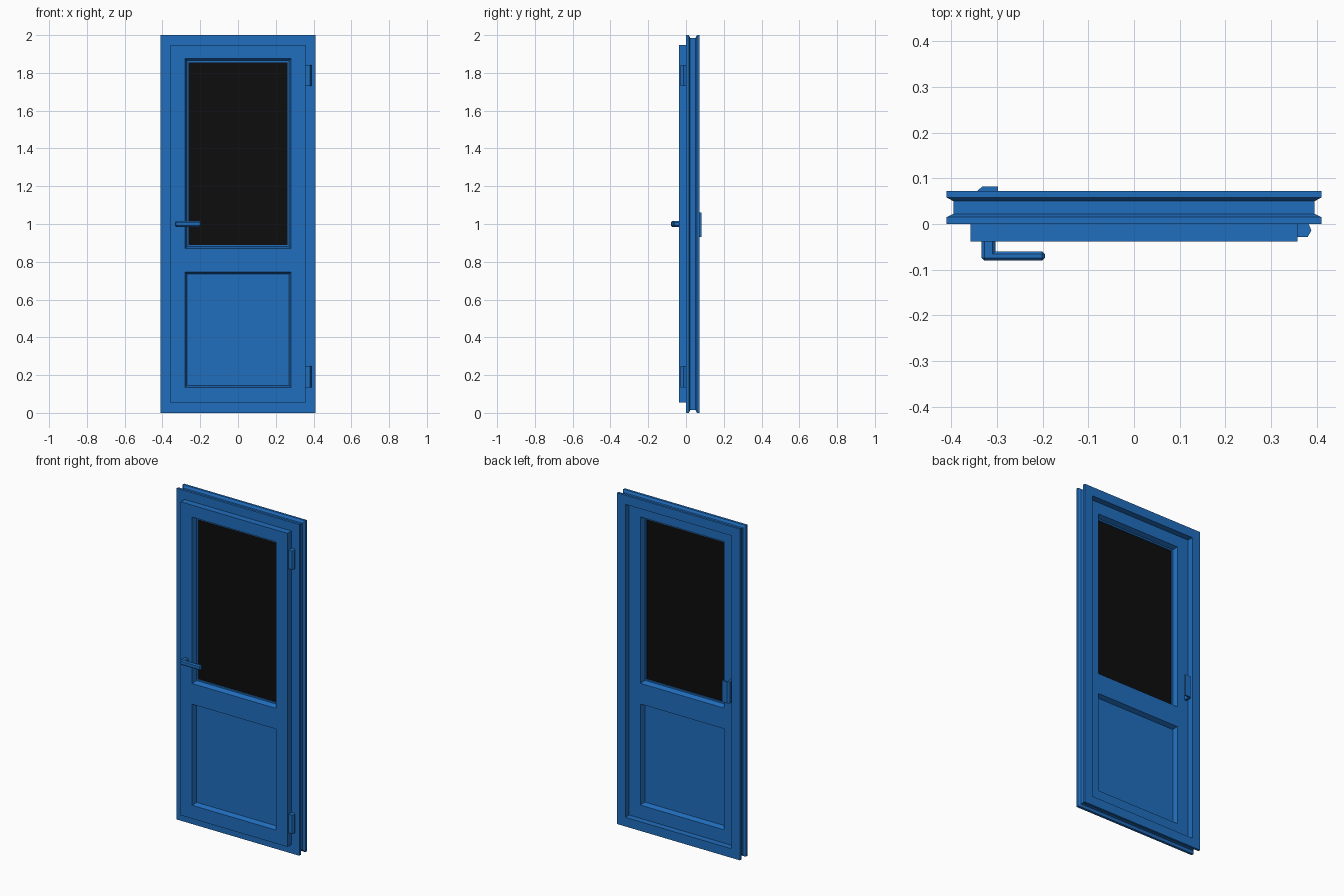
import bpy
import bmesh
from mathutils import Vector

cube = bpy.data.objects.get("Cube")
if cube:
    bpy.data.objects.remove(cube, do_unlink=True)


def material(name, rgb):
    m = bpy.data.materials.new(name)
    m.use_nodes = True
    color = (*rgb, 1.0)
    m.diffuse_color = color
    m.node_tree.nodes["Principled BSDF"].inputs["Base Color"].default_value = color
    return m


BLUE = material("blue paint", (0.015, 0.156, 0.515))
BLACK = material("black glass", (0.004, 0.004, 0.004))


def finish(name, bm, mat=BLUE):
    bmesh.ops.recalc_face_normals(bm, faces=bm.faces[:])
    mesh = bpy.data.meshes.new(name)
    bm.to_mesh(mesh)
    bm.free()
    mesh.materials.append(mat)
    obj = bpy.data.objects.new(name, mesh)
    bpy.context.collection.objects.link(obj)
    return obj


def box(name, x0, x1, y0, y1, z0, z1, mat=BLUE, bevel=0.0):
    bm = bmesh.new()
    bmesh.ops.create_cube(bm, size=1)
    for v in bm.verts:
        v.co = Vector(((x0 + x1) / 2 + v.co.x * (x1 - x0),
                       (y0 + y1) / 2 + v.co.y * (y1 - y0),
                       (z0 + z1) / 2 + v.co.z * (z1 - z0)))
    if bevel:
        bmesh.ops.bevel(bm, geom=bm.edges[:], offset=bevel, segments=1, affect='EDGES')
    return finish(name, bm, mat)


def rect_sweep(name, half_w, z0, z1, profile):
    """Mitred rectangular ring; profile is a closed loop of (inset, y)."""
    bm = bmesh.new()
    loops = []
    for inset, y in profile:
        w, lo, hi = half_w - inset, z0 + inset, z1 - inset
        loops.append([bm.verts.new((x, y, z))
                      for x, z in ((-w, lo), (w, lo), (w, hi), (-w, hi))])
    for i, a in enumerate(loops):
        b = loops[(i + 1) % len(loops)]
        for k in range(4):
            n = (k + 1) % 4
            bm.faces.new((a[k], a[n], b[n], b[k]))
    return finish(name, bm)


def upright_prism(name, outline, z0, z1):
    """Extrude an (x, y) outline upwards."""
    bm = bmesh.new()
    face = bm.faces.new([bm.verts.new((x, y, z0)) for x, y in outline])
    top = bmesh.ops.extrude_face_region(bm, geom=[face])["geom"]
    for v in top:
        if isinstance(v, bmesh.types.BMVert):
            v.co.z = z1
    return finish(name, bm)


FRONT, BACK = -0.038, 0.035
PANEL_F, PANEL_B = -0.01, 0.007
OPEN_W = 0.28
window = (0.87, 1.875)
lower = (0.135, 0.745)

# Outer frame with a groove all round its edge
rect_sweep("door_frame", 0.41, 0, 2, [
    (0, 0), (0, 0.015), (0.015, 0.022), (0.015, 0.05),
    (0, 0.058), (0, 0.072), (0.055, 0.072), (0.055, 0)])

# Door leaf: a grid of cells without the two openings, given thickness
xs = (-0.357, -OPEN_W, OPEN_W, 0.357)
zs = (0.054, *lower, *window, 1.947)
bm = bmesh.new()
grid = [[bm.verts.new((x, FRONT, z)) for x in xs] for z in zs]
for r in range(len(zs) - 1):
    for c in range(len(xs) - 1):
        if c == 1 and r in (1, 3):
            continue
        bm.faces.new((grid[r][c], grid[r][c + 1], grid[r + 1][c + 1], grid[r + 1][c]))
extruded = bmesh.ops.extrude_face_region(bm, geom=bm.faces[:])["geom"]
for v in extruded:
    if isinstance(v, bmesh.types.BMVert):
        v.co.y = BACK
finish("door_leaf", bm)

# Sloping beads inside the openings, with the glass and the solid panel
for name, (z0, z1), lip in (("window", window, 0.019), ("panel", lower, 0.014)):
    rect_sweep(name + "_bead", OPEN_W, z0, z1, [
        (0, FRONT), (0.01, PANEL_F), (lip, PANEL_F),
        (lip, PANEL_B), (0.01, PANEL_B), (0, BACK)])
box("window_glass", -0.263, 0.263, -0.004, 0.001, window[0] + 0.017, window[1] - 0.017, BLACK)
box("lower_panel", -0.27, 0.27, PANEL_F, PANEL_B, lower[0] + 0.01, lower[1] - 0.01)

# Hinges on the left edge
for name, z in (("lower_hinge", 0.135), ("upper_hinge", 1.73)):
    upright_prism(name, [(0.35, -0.028), (0.38, -0.028), (0.388, -0.014),
                         (0.381, 0.002), (0.35, 0.002)], z, z + 0.113)

# Front lever handle
box("handle_stem", -0.333, -0.303, -0.075, -0.03, 0.985, 1.015, bevel=0.006)
box("handle_lever", -0.333, -0.195, -0.08, -0.06, 0.985, 1.015, bevel=0.006)

# Hooked pull on the back
upright_prism("back_pull", [(-0.343, 0.03), (-0.343, 0.072), (-0.332, 0.082),
                            (-0.297, 0.082), (-0.297, 0.072), (-0.328, 0.072),
                            (-0.328, 0.03)], 0.93, 1.06)

# Centre the whole model on the depth axis
